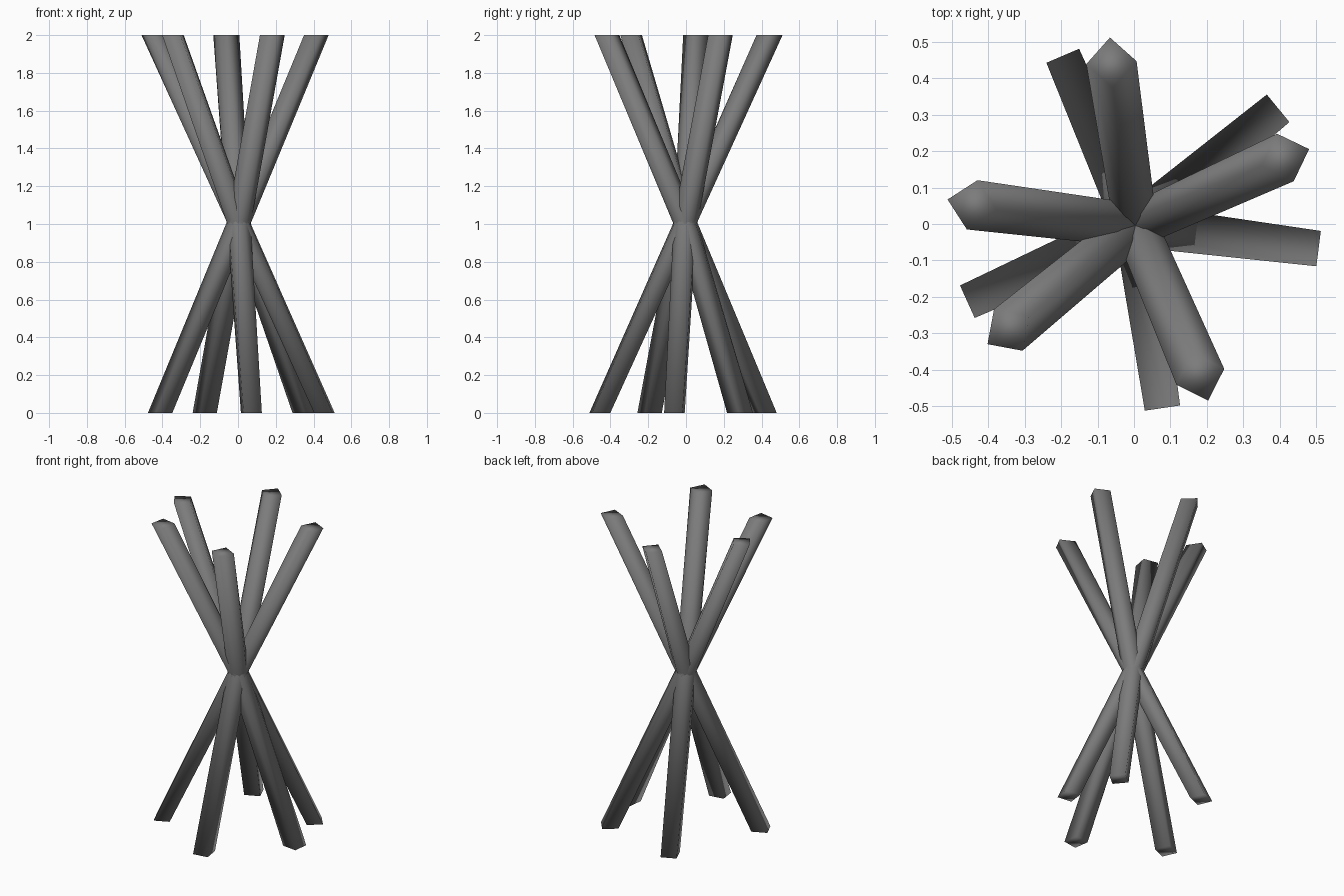
import bpy, bmesh
from math import cos, sin, radians

if "Cube" in bpy.data.objects:
    bpy.data.objects.remove(bpy.data.objects["Cube"])

RADIUS = 0.069            # half diagonal of the square ends
HEIGHT = 2.0
OX, OY = 0.004, -0.004    # crossing point

# Dark grey finish
dark = bpy.data.materials.new("dark_grey")
dark.diffuse_color = (0.2, 0.2, 0.2, 1)
dark.use_nodes = True
dark.node_tree.nodes["Principled BSDF"].inputs["Base Color"].default_value = dark.diffuse_color


def ring(bm, cx, cy, z, start):
    """Square ring of vertices, counter-clockwise."""
    return [bm.verts.new((OX + cx + RADIUS * cos(radians(start + 90 * i)),
                          OY + cy + RADIUS * sin(radians(start + 90 * i)), z))
            for i in range(4)]


def twisted_rod(name, ang):
    """Leaning square rod through the centre, twisted along its length."""
    c, s = cos(radians(ang)), sin(radians(ang))
    bm = bmesh.new()
    low = ring(bm, -0.457 * c, -0.457 * s, 0, ang + 45)
    top = ring(bm, 0.451 * c, 0.451 * s, HEIGHT, ang + 85)
    for i in range(4):
        j = (i + 1) % 4
        bm.faces.new((low[i], low[j], top[i]))
        bm.faces.new((low[j], top[j], top[i]))
    bm.faces.new(low[::-1])
    bm.faces.new(top)
    for f in bm.faces:
        f.smooth = True
    mesh = bpy.data.meshes.new(name)
    bm.to_mesh(mesh)
    bm.free()
    mesh.materials.append(dark)
    ob = bpy.data.objects.new(name, mesh)
    bpy.context.collection.objects.link(ob)


# Five crossing rods, given by the compass angle of their upper ends
for n, angle in enumerate((98.4, 24.4, -66.8, -140.6, 172.8), 1):
    twisted_rod(f"crossing_rod_{n}", angle)
